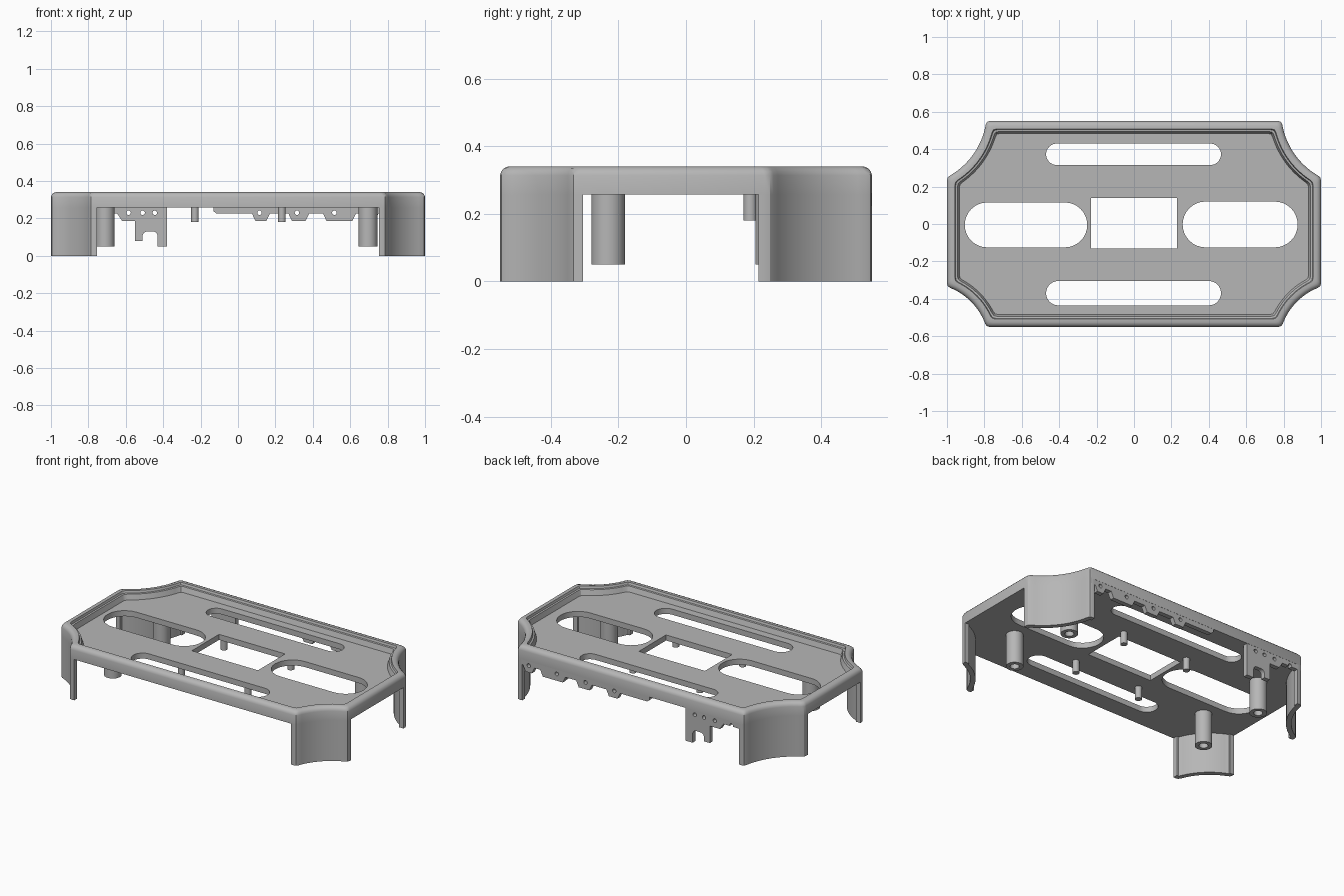
import bpy, bmesh, math
from mathutils import Vector

if "Cube" in bpy.data.objects:
    bpy.data.objects.remove(bpy.data.objects["Cube"], do_unlink=True)

gray = bpy.data.materials.new("plain_gray")
gray.use_nodes = True
COLOR = (0.47, 0.47, 0.47, 1)
gray.diffuse_color = COLOR
gray.node_tree.nodes["Principled BSDF"].inputs["Base Color"].default_value = COLOR

HALF_Y = 0.55           # half depth of the frame
PLATE_BOTTOM = 0.257


def loft(name, rings, closed=False):
    """Join equal rings of points with quads; cap the ends unless closed."""
    bm = bmesh.new()
    loops = [[bm.verts.new(p) for p in ring] for ring in rings]
    n = len(loops[0])
    pairs = list(zip(loops, loops[1:]))
    if closed:
        pairs.append((loops[-1], loops[0]))
    else:
        bm.faces.new(loops[0])
        bm.faces.new(loops[-1])
    for a, b in pairs:
        for i in range(n):
            j = (i + 1) % n
            bm.faces.new((a[i], a[j], b[j], b[i]))
    bmesh.ops.recalc_face_normals(bm, faces=bm.faces)
    mesh = bpy.data.meshes.new(name)
    bm.to_mesh(mesh)
    bm.free()
    mesh.materials.append(gray)
    obj = bpy.data.objects.new(name, mesh)
    bpy.context.collection.objects.link(obj)
    return obj


def prism(name, outline, z0, z1):
    return loft(name, [[(x, y, z) for x, y in outline] for z in (z0, z1)])


def wall(name, outline, y0, y1):
    return loft(name, [[(x, y, z) for x, z in outline] for y in (y0, y1)])


def smooth(obj):
    obj.data.shade_smooth()
    obj.data.set_sharp_from_angle(angle=math.radians(32))


def cut(obj, cutters):
    bpy.context.view_layer.objects.active = obj
    for c in cutters:
        c.hide_render = True
        mod = obj.modifiers.new("cut", "BOOLEAN")
        mod.operation, mod.solver, mod.object = "DIFFERENCE", "EXACT", c
        bpy.ops.object.modifier_apply(modifier=mod.name)
        bpy.data.objects.remove(c, do_unlink=True)


def circle(cx, cy, r, n=32):
    return [(cx + r * math.cos(math.tau * i / n), cy + r * math.sin(math.tau * i / n))
            for i in range(n)]


def slot(x0, x1, y0, y1, n=16):
    """Outline of a long hole with round ends."""
    r, cy = (y1 - y0) / 2, (y0 + y1) / 2
    pts = []
    for cx, start in ((x1 - r, -math.pi / 2), (x0 + r, math.pi / 2)):
        for i in range(n + 1):
            a = start + math.pi * i / n
            pts.append((cx + r * math.cos(a), cy + r * math.sin(a)))
    return pts


def corner(sx, sy, d, ease=0.018, n=14):
    """Scooped corner, inset by d, from the long edge to the short edge."""
    a = Vector((0.79, HALF_Y))
    b = Vector((1.0, 0.25 if sy > 0 else 0.335))
    sag = 0.045 if sy > 0 else 0.036
    chord = b - a
    radius = (chord.length_squared / 4 + sag * sag) / (2 * sag)
    c = (a + b) / 2 + Vector((-chord.y, chord.x)).normalized() * (radius - sag)
    r = radius + d
    y, x = HALF_Y - d, 1 - d
    p = Vector((c.x - math.sqrt(r * r - (y - c.y) ** 2), y))
    q = Vector((x, c.y - math.sqrt(r * r - (x - c.x) ** 2)))
    a0, a1 = (math.atan2(v.y - c.y, v.x - c.x) for v in (p, q))
    span = ease / (r * (a1 - a0))
    arc = []
    for i in range(n + 1):
        t = a0 + (a1 - a0) * (span + (1 - 2 * span) * i / n)
        arc.append(c + r * Vector((math.cos(t), math.sin(t))))
    start, end = p - Vector((ease, 0)), q - Vector((0, ease))
    pts = [start, start / 4 + p / 2 + arc[0] / 4] + arc
    pts += [end / 4 + q / 2 + arc[-1] / 4, end]
    return [(sx * v.x, sy * v.y) for v in pts]


def frame_outline(d):
    return (corner(1, 1, d) + corner(1, -1, d)[::-1]
            + corner(-1, -1, d) + corner(-1, 1, d)[::-1])


# Frame: rounded rim with a stepped inner lip around the recessed plate
section = [(0, PLATE_BOTTOM), (0, 0.314), (0.004, 0.326), (0.012, 0.335),
           (0.024, 0.34), (0.042, 0.34), (0.046, 0.326), (0.056, 0.324),
           (0.066, 0.292)]
frame = loft("frame_plate", [[(x, y, z) for x, y in frame_outline(d)] for d, z in section])

# Openings in the plate
openings = [slot(-0.47, 0.465, 0.315, 0.43), slot(-0.47, 0.465, -0.435, -0.305),
            slot(-0.905, -0.25, -0.125, 0.115), slot(0.26, 0.875, -0.125, 0.12),
            [(-0.23, -0.13), (0.23, -0.13), (0.23, 0.14), (-0.23, 0.14)]]
cut(frame, [prism("opening_cutter", o, 0.2, 0.4) for o in openings])
smooth(frame)

# Corner legs: thin curved walls that follow the scooped corners
for sx, side in ((1, "left"), (-1, "right")):
    for sy, end in ((1, "back"), (-1, "front")):
        stop = 0.215 if sy > 0 else 0.305
        outline = []
        for d, ease in ((0, 0.018), (0.03, 0.004)):
            part = ([(sx * 0.755, sy * (HALF_Y - d))] + corner(sx, sy, d, ease)
                    + [(sx * (1 - d), sy * stop)])
            outline += part if d == 0 else part[::-1]
        smooth(prism(f"{end}_{side}_leg", outline, 0, PLATE_BOTTOM + 0.003))


# Hollow screw posts and small pins under the plate
def turned(name, cx, cy, profile):
    rings = [[(x, y, z) for x, y in circle(cx, cy, r)] for r, z in profile]
    smooth(loft(name, rings))


for cx, side in ((0.695, "left"), (-0.71, "right")):
    for cy, end in ((0.255, "back"), (-0.23, "front")):
        turned(f"{end}_{side}_post", cx, cy,
               [(0.026, 0.2), (0.026, 0.05), (0.05, 0.05), (0.05, 0.265)])
for cx, side in ((0.235, "left"), (-0.23, "right")):
    for cy, end in ((0.19, "back"), (-0.235, "front")):
        turned(f"{end}_{side}_pin", cx, cy, [(0.02, 0.18), (0.02, 0.265)])

# Back skirt: thin edge walls with bumps, a notched tab and small holes
TOP, LOW, BUMP = PLATE_BOTTOM + 0.003, 0.225, 0.187


def bumps(spans):
    pts = []
    for x0, x1 in spans:
        pts += [(x0, LOW), (x0 + 0.018, BUMP), (x1 - 0.018, BUMP), (x1, LOW)]
    return pts


def arch(x0, x1, top, r, n=6):
    """Round-topped notch from x0 to x1."""
    pts = []
    for cx, start in ((x0 + r, math.pi), (x1 - r, math.pi / 2)):
        for i in range(n + 1):
            a = start - math.pi / 2 * i / n
            pts.append((cx + r * math.cos(a), top - r + r * math.sin(a)))
    return pts


left_skirt = ([(-0.13, TOP), (-0.13, 0.238), (-0.115, LOW)]
              + bumps([(0.075, 0.17), (0.27, 0.38), (0.455, 0.63), (0.67, 0.75)])
              + [(0.78, LOW), (0.78, TOP)])
right_skirt = ([(-0.78, TOP), (-0.78, LOW), (-0.645, LOW), (-0.62, BUMP),
                (-0.55, BUMP), (-0.55, 0.08), (-0.51, 0.08)]
               + arch(-0.51, -0.43, 0.13, 0.025)
               + [(-0.43, 0.05), (-0.38, 0.05), (-0.38, TOP)])
for name, outline, holes in (("back_left_skirt", left_skirt, (0.115, 0.315, 0.515, 0.71)),
                             ("back_right_skirt", right_skirt, (-0.7, -0.585, -0.51, -0.445))):
    skirt = wall(name, outline, 0.52, 0.549)
    cut(skirt, [wall("hole_cutter", circle(x, 0.23, 0.012, 16), 0.45, 0.6) for x in holes])
    smooth(skirt)
